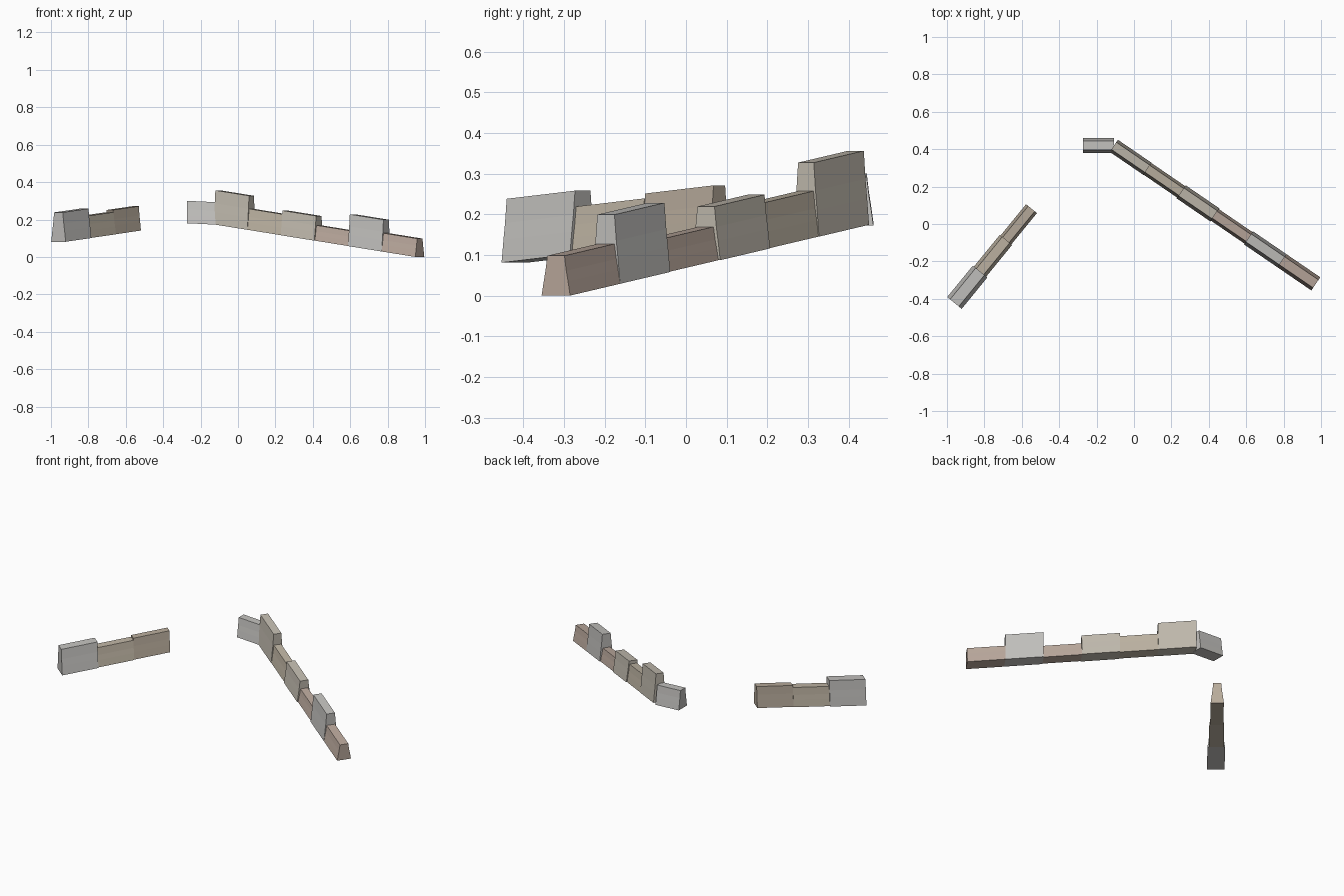
import bpy, bmesh
from mathutils import Vector

if "Cube" in bpy.data.objects:
    bpy.data.objects.remove(bpy.data.objects["Cube"])

# Stone tints
TINTS = {
    "grey": (0.55, 0.54, 0.52, 1), "tan": (0.52, 0.46, 0.37, 1),
    "pale_tan": (0.54, 0.50, 0.43, 1), "red_brown": (0.50, 0.40, 0.34, 1),
    "brown": (0.48, 0.41, 0.33, 1),
}
MATS = {}
for tint, col in TINTS.items():
    MATS[tint] = bpy.data.materials.new("stone_" + tint)
    MATS[tint].diffuse_color = col

# Tapering wall section: (fraction of height, fraction of base half-width)
PROFILE = [(0, 1.0), (0.36, 0.85), (0.62, 0.73), (1, 0.60)]


def block(name, a, b, height, width, tint):
    """Tapered wall block whose base runs from a to b, with vertical ends."""
    a, b = Vector(a), Vector(b)
    side = Vector((a.y - b.y, b.x - a.x, 0)).normalized() * width / 2
    bm = bmesh.new()
    ends = []
    for p in (a, b):
        pts = [p - side * w + Vector((0, 0, h * height)) for h, w in PROFILE]
        pts += [p + side * w + Vector((0, 0, h * height)) for h, w in reversed(PROFILE)]
        ends.append([bm.verts.new(q) for q in pts])
    n = len(ends[0])
    for i in range(n):
        j = (i + 1) % n
        bm.faces.new((ends[0][i], ends[0][j], ends[1][j], ends[1][i]))
    # end caps, one quad per stone course
    for e in ends:
        for i in range(n // 2 - 1):
            bm.faces.new((e[i], e[i + 1], e[n - 2 - i], e[n - 1 - i]))
    bmesh.ops.recalc_face_normals(bm, faces=bm.faces)
    mesh = bpy.data.meshes.new(name)
    bm.to_mesh(mesh)
    bm.free()
    mesh.materials.append(MATS[tint])
    bpy.context.collection.objects.link(bpy.data.objects.new(name, mesh))


def run(name, start, end, blocks):
    """Straight run of equal-length blocks given as (height, width, tint)."""
    start, end = Vector(start), Vector(end)
    for i, (h, w, tint) in enumerate(blocks):
        block(f"{name}_{i + 1}", start.lerp(end, i / len(blocks)),
              start.lerp(end, (i + 1) / len(blocks)), h, w, tint)


# Long wall climbing from front right to the back
run("long_wall", (0.972, -0.32, 0.0), (-0.108, 0.418, 0.174), [
    (0.098, 0.085, "red_brown"), (0.170, 0.085, "grey"),
    (0.082, 0.075, "red_brown"), (0.132, 0.085, "pale_tan"),
    (0.112, 0.075, "tan"), (0.182, 0.078, "pale_tan")])

# Short return at the top of the long wall
run("return_wall", (-0.108, 0.42, 0.172), (-0.272, 0.42, 0.18), [(0.120, 0.082, "grey")])

# Short ruined wall on the left
run("left_wall", (-0.96, -0.422, 0.081), (-0.548, 0.082, 0.141), [
    (0.157, 0.1, "grey"), (0.118, 0.085, "tan"), (0.130, 0.075, "brown")])

for m in bpy.data.materials:
    if m.users and not m.is_grease_pencil:
        m.use_nodes = True
        m.node_tree.nodes["Principled BSDF"].inputs["Base Color"].default_value = m.diffuse_color
